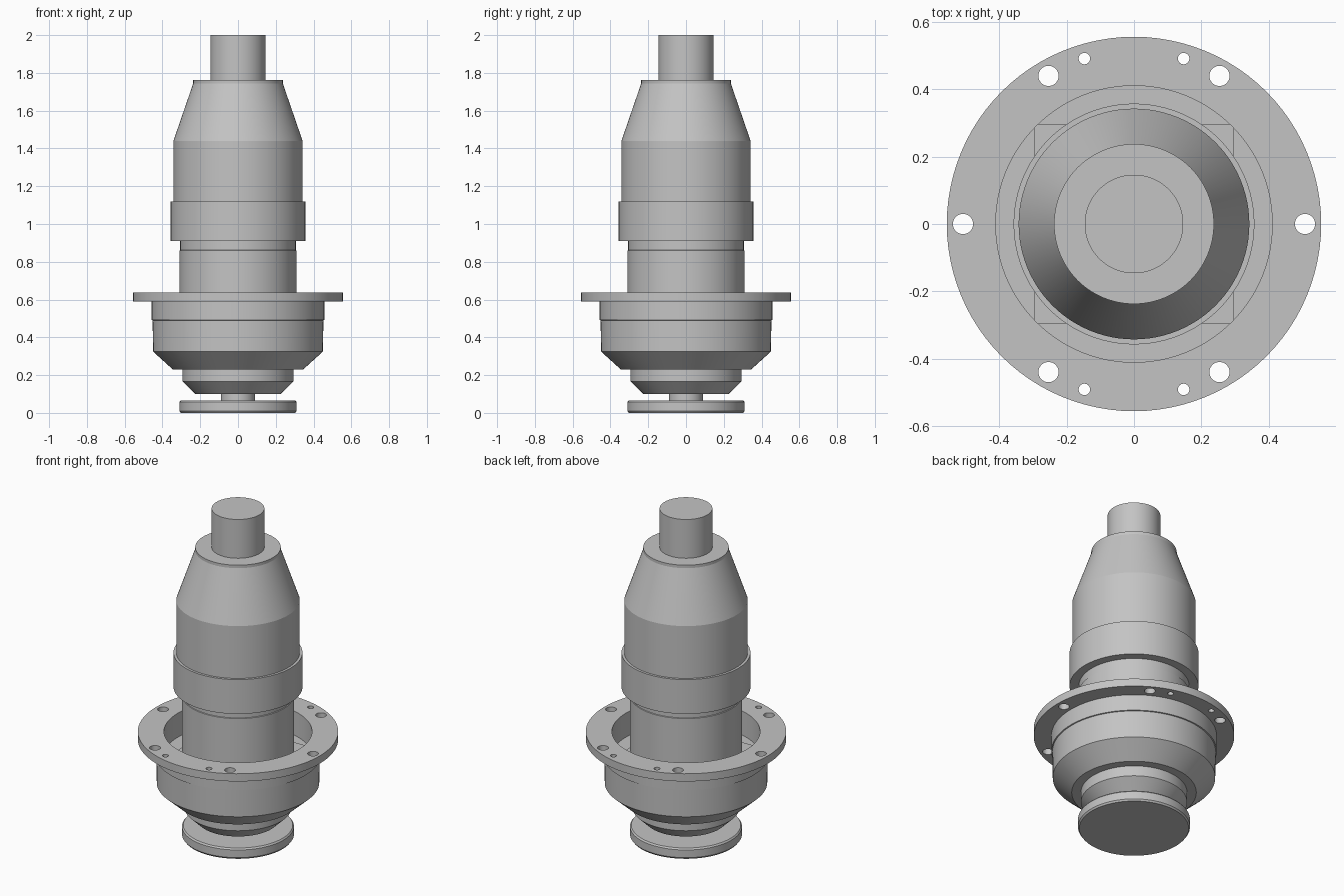
import bpy
import bmesh
from math import cos, sin, pi, radians
from mathutils import Matrix

if "Cube" in bpy.data.objects:
    bpy.data.objects.remove(bpy.data.objects["Cube"], do_unlink=True)

SEGMENTS = 96

metal = bpy.data.materials.new("grey metal")
metal.use_nodes = True
GREY = (0.55, 0.55, 0.55, 1)
metal.diffuse_color = GREY
metal.node_tree.nodes["Principled BSDF"].inputs["Base Color"].default_value = GREY


def make_object(name, bm):
    bmesh.ops.recalc_face_normals(bm, faces=bm.faces[:])
    mesh = bpy.data.meshes.new(name)
    bm.to_mesh(mesh)
    bm.free()
    mesh.materials.append(metal)
    obj = bpy.data.objects.new(name, mesh)
    bpy.context.collection.objects.link(obj)
    return obj


def smooth(obj):
    bpy.ops.object.select_all(action="DESELECT")
    obj.select_set(True)
    bpy.context.view_layer.objects.active = obj
    bpy.ops.object.shade_smooth_by_angle(angle=radians(15))


def lathe(name, profile, ring=False):
    """Turn a (radius, height) profile about z; a ring closes on itself, else both ends are capped."""
    bm = bmesh.new()
    loops = []
    for r, z in profile:
        loops.append([bm.verts.new((r * cos(2 * pi * i / SEGMENTS), r * sin(2 * pi * i / SEGMENTS), z))
                      for i in range(SEGMENTS)])
    pairs = list(zip(loops, loops[1:]))
    if ring:
        pairs.append((loops[-1], loops[0]))
    else:
        bm.faces.new(loops[0])
        bm.faces.new(loops[-1])
    for low, high in pairs:
        for i in range(SEGMENTS):
            j = (i + 1) % SEGMENTS
            bm.faces.new((low[i], low[j], high[j], high[i]))
    obj = make_object(name, bm)
    smooth(obj)
    return obj


# Foot: disc with eased edges, short stem and tapered hub
lathe("foot_disc", [(0.303, 0), (0.31, 0.01), (0.31, 0.057), (0.303, 0.066)])
lathe("foot_stem", [(0.09, 0.06), (0.09, 0.11)])
lathe("lower_hub", [(0.225, 0.1), (0.294, 0.167), (0.294, 0.235)])

# Open bowl housing with a flat floor
lathe("bowl_housing", [(0.345, 0.23), (0.45, 0.325), (0.452, 0.49), (0.458, 0.492), (0.458, 0.592),
                       (0.41, 0.592), (0.41, 0.49)])

# Square pad on the bowl floor, its corners running into the wall
bm = bmesh.new()
bmesh.ops.create_cube(bm, size=1, matrix=Matrix.Translation((0, 0, 0.49)) @ Matrix.Diagonal((0.59, 0.59, 0.03, 1)))
make_object("square_pad", bm)

# Flange with six bolt holes and four pin holes drilled through
flange = lathe("flange", [(0.41, 0.59), (0.555, 0.59), (0.555, 0.637), (0.41, 0.637)], ring=True)
holes = [(0.507, a, 0.03) for a in range(0, 360, 60)]
holes += [(0.512, a + s * 16.7, 0.017) for a in (90, 270) for s in (-1, 1)]
bm = bmesh.new()
for dist, angle, radius in holes:
    a = radians(angle)
    place = Matrix.Translation((dist * cos(a), dist * sin(a), 0.61))
    bmesh.ops.create_cone(bm, cap_ends=True, segments=32, radius1=radius, radius2=radius, depth=0.2, matrix=place)
cutter = make_object("hole_cutter", bm)
cutter.hide_render = True
cut = flange.modifiers.new("holes", "BOOLEAN")
cut.operation = "DIFFERENCE"
cut.solver = "EXACT"
cut.object = cutter
bpy.context.view_layer.update()
depsgraph = bpy.context.evaluated_depsgraph_get()
drilled = bpy.data.meshes.new_from_object(flange.evaluated_get(depsgraph))
flange.modifiers.clear()
flange.data = drilled
bpy.data.objects.remove(cutter, do_unlink=True)
smooth(flange)

# Column, collar, tapered body and top shaft
lathe("column", [(0.31, 0.49), (0.31, 0.86), (0.306, 0.862), (0.306, 0.93)])
lathe("collar", [(0.357, 0.91), (0.357, 1.12)])
lathe("tapered_body", [(0.342, 1.11), (0.342, 1.44), (0.237, 1.745), (0.237, 1.763)])
lathe("top_shaft", [(0.146, 1.75), (0.146, 2.0)])
